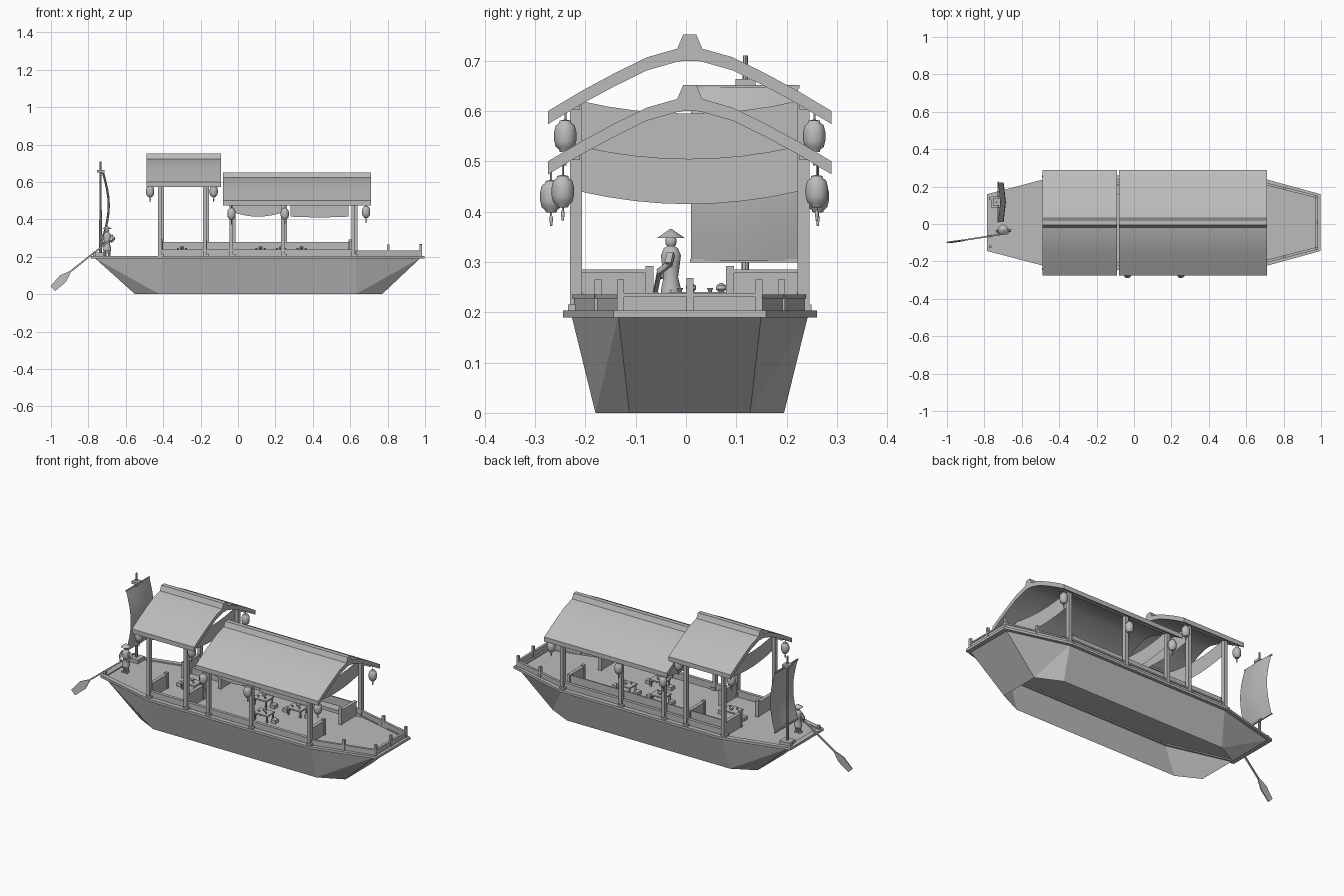
import bpy, bmesh, math
from mathutils import Vector

if "Cube" in bpy.data.objects:
    bpy.data.objects.remove(bpy.data.objects["Cube"])

YC = 0.0075
mat = bpy.data.materials.new("plain_grey")
mat.diffuse_color = (0.5, 0.5, 0.5, 1)
mat.use_nodes = True
mat.node_tree.nodes["Principled BSDF"].inputs["Base Color"].default_value = mat.diffuse_color


def make(name, verts, faces, smooth=False):
    me = bpy.data.meshes.new(name)
    me.from_pydata([tuple(v) for v in verts], [], faces)
    bm = bmesh.new()
    bm.from_mesh(me)
    bmesh.ops.recalc_face_normals(bm, faces=bm.faces)
    bm.to_mesh(me)
    bm.free()
    me.materials.append(mat)
    ob = bpy.data.objects.new(name, me)
    bpy.context.collection.objects.link(ob)
    if smooth:
        bpy.ops.object.select_all(action='DESELECT')
        ob.select_set(True)
        bpy.context.view_layer.objects.active = ob
        bpy.ops.object.shade_smooth_by_angle(angle=math.radians(40))
    return ob


def beam(name, p, q, w, h):
    """Box running from p to q, w wide and h deep."""
    p, q = Vector(p), Vector(q)
    d = (q - p).normalized()
    side = Vector((0, 1, 0)) if abs(d.z) > 0.9 else d.cross(Vector((0, 0, 1))).normalized()
    up = side.cross(d)
    v = [c + side * w / 2 * a + up * h / 2 * b for c in (p, q)
         for a, b in ((-1, -1), (1, -1), (1, 1), (-1, 1))]
    f = [(0, 1, 2, 3), (4, 5, 6, 7)] + [(i, (i + 1) % 4, (i + 1) % 4 + 4, i + 4) for i in range(4)]
    return make(name, v, f)


def box(name, x0, x1, y0, y1, z0, z1):
    ym, zm = (y0 + y1) / 2, (z0 + z1) / 2
    return beam(name, (x0, ym, zm), (x1, ym, zm), y1 - y0, z1 - z0)


def lathe(name, x, y, z, prof, n=12):
    """Turn (radius, height) pairs around an upright axis."""
    v = [(x + r * math.cos(2 * math.pi * i / n), y + r * math.sin(2 * math.pi * i / n), z + h)
         for r, h in prof for i in range(n)]
    f = [(k * n + i, k * n + (i + 1) % n, (k + 1) * n + (i + 1) % n, (k + 1) * n + i)
         for k in range(len(prof) - 1) for i in range(n)]
    f += [tuple(range(n)), tuple(range((len(prof) - 1) * n, len(prof) * n))]
    return make(name, v, f, True)


def outline(half, z):
    """Eight-sided boat outline from four (x, half width) stations."""
    return [(x, YC - w, z) for x, w in half] + [(x, YC + w, z) for x, w in reversed(half)]


# Hull shell, open underneath, and deck
top = [(-.765, .142), (-.40, .235), (.63, .235), (.975, .142)]
low = [(-.55, .12), (-.42, .1875), (.63, .1875), (.77, .12)]
tri = []
for i in range(8):
    j = (i + 1) % 8
    tri += [(i, j, i + 8), (j, j + 8, i + 8)] if i in (2, 4, 6) else [(i, j, j + 8), (i, j + 8, i + 8)]
make("hull", outline(top, .193) + outline(low, 0), tri)
make("deck", outline(top, .197), [tuple(range(8))])

# Rim moulding round the deck
inner = [(-.755, .135), (-.40, .222), (.63, .222), (.965, .135)]
outer = [(-.785, .152), (-.40, .2525), (.63, .2525), (.997, .152)]
rv = outline(inner, .19) + outline(outer, .19) + outline(outer, .204) + outline(inner, .204)
make("rim", rv, [(a * 8 + i, a * 8 + (i + 1) % 8, b * 8 + (i + 1) % 8, b * 8 + i)
                 for a, b in ((0, 1), (1, 2), (2, 3), (3, 0)) for i in range(8)])

# Arched roofs with a raised ridge cap
arch = [(.282, .500), (.215, .540), (.150, .575), (.085, .607), (.025, .624)]
cap = [(.013, .652)]


def roof(name, x0, x1, dz):
    half = arch + cap
    up = [(-a, z) for a, z in half] + [(a, z) for a, z in reversed(half)]
    dn = [(-a, z - .026) for a, z in arch] + [(a, z - .026) for a, z in reversed(arch)]
    dn.insert(5, (-.013, .600))
    dn.insert(6, (.013, .600))
    n = len(up)
    v = [(x, YC + a, z + dz) for x in (x0, x1) for a, z in up + dn]
    f = []
    for i in range(n - 1):
        f += [(i, i + 1, 2 * n + i + 1, 2 * n + i), (n + i, n + i + 1, 3 * n + i + 1, 3 * n + i),
              (i, i + 1, n + i + 1, n + i), (2 * n + i, 2 * n + i + 1, 3 * n + i + 1, 3 * n + i)]
    f += [(i, n + i, 3 * n + i, 2 * n + i) for i in (0, n - 1)]
    make(name, v, f, True)


roof("main_roof", -.08, .71, 0)
roof("stern_roof", -.49, -.09, .1)


# Hanging cloth strips that sag in the middle
def drape(name, p, q, height, sag):
    p, q, n = Vector(p), Vector(q), 8
    v = []
    for i in range(n + 1):
        t = i / n
        c = p.lerp(q, t) - Vector((0, 0, sag * 4 * t * (1 - t)))
        v += [c, c - Vector((0, 0, height))]
    make(name, v, [(2 * i, 2 * i + 1, 2 * i + 3, 2 * i + 2) for i in range(n)])


for x, z in ((.62, .53), (-.03, .53), (-.175, .62), (-.41, .62)):
    drape("end_drape", (x, -.21, z), (x, .222, z), .09, .025)
drape("side_drape", (-.03, -.205, .50), (.245, -.205, .50), .06, .025)
drape("side_drape", (.28, -.205, .49), (.59, -.205, .49), .075, .004)

# Roof posts on both sides
for s in (-1, 1):
    for x, z in ((-.412, .62), (-.172, .62), (-.03, .52), (.247, .52), (.622, .52)):
        y = YC + s * .226
        beam("roof_post", (x + s * .006, y, .2), (x + s * .006, y, z), .024, .02)
        box("post_foot", x - .016, x + .016, y - .016, y + .016, .2, .215)
    # Long beams under the eaves
    box("eave_beam", -.06, .69, YC + s * .226 - .008, YC + s * .226 + .008, .503, .519)
    box("eave_beam", -.47, -.11, YC + s * .226 - .008, YC + s * .226 + .008, .603, .619)
    # Side rails between the posts
    box("side_panel", -.41, .62, YC + s * .222 - .005, YC + s * .222 + .005, .2, .232)
    box("side_rail", -.41, .62, YC + s * .222 - .009, YC + s * .222 + .009, .232, .24)
    # Bow rails
    p, q = (.63, YC + s * .226), (.978, YC + s * .138)
    beam("bow_panel", (*p, .214), (*q, .214), .007, .028)
    beam("bow_rail", (*p, .231), (*q, .231), .014, .008)
    for t in (.5, 1):
        x, y = p[0] + (q[0] - p[0]) * t, p[1] + (q[1] - p[1]) * t
        beam("bow_post", (x, y, .2), (x, y, .265), .014, .014)
    beam("stern_post", (-.768, YC + s * .13, .2), (-.768, YC + s * .13, .225), .014, .014)
    # Low screens either side of the cabin entrances
    for x in (-.41, -.175, .60):
        a, b = sorted((YC + s * .085, YC + s * .215))
        box("entrance_screen", x - .006, x + .006, a, b, .2, .278)
        box("screen_cap", x - .01, x + .01, a, b, .278, .285)
        box("screen_post", x - .01, x + .01, YC + s * .08 - .008, YC + s * .08 + .008, .2, .292)
# Raised bench back along the far side
box("bench_back", -.40, .60, .205, .213, .2, .28)
box("bench_seat", -.16, .58, .155, .205, .215, .235)
box("stern_bench", -.40, -.19, .15, .205, .2, .235)
box("bow_cross_panel", .975, .981, -.13, .146, .2, .23)
box("bow_cross_rail", .971, .985, -.13, .146, .23, .238)
beam("bow_middle_post", (.978, YC, .2), (.978, YC, .268), .014, .014)

# Tables with stools and crockery
for x, y in ((.12, .06), (.34, .06), (.23, -.09), (-.30, 0)):
    box("table_top", x - .045, x + .045, y - .035, y + .035, .232, .24)
    for a in (-1, 1):
        for b in (-1, 1):
            beam("table_leg", (x + a * .038, y + b * .028, .197), (x + a * .038, y + b * .028, .232), .008, .008)
        box("stool", x + a * .07 - .014, x + a * .07 + .014, y - .016, y + .016, .197, .217)
        lathe("cup", x + a * .022, y - .012, .24, [(.003, 0), (.006, .008)], 8)
    lathe("teapot", x, y + .01, .24, [(.005, 0), (.011, .006), (.01, .013), (.003, .018)], 10)

# Lanterns with cord and tassel
shape = [(.002, -.058), (.004, -.042), (.002, -.038), (.002, -.032), (.011, -.031), (.012, -.027), (.019, -.021),
         (.022, -.009), (.022, .009), (.019, .021), (.012, .027), (.011, .031), (.002, .033), (.002, .06)]
spots = [(-.47, -.24, .55), (-.47, .255, .55), (-.13, -.24, .55), (-.13, .255, .55),
         (.685, -.245, .44), (.685, .26, .44), (-.035, -.268, .43), (.25, -.268, .43),
         (-.035, .262, .43), (.25, .262, .43)]
for x, y, z in spots:
    lathe("lantern", x, y, z, shape)

# Mast, masthead box and bellied sail
mx, my = -.735, .118
lathe("mast", mx, my, .2, [(.008, 0), (.005, .51)], 8)
box("mast_foot", mx - .03, mx + .03, my - .03, my + .03, .2, .222)
box("masthead", mx - .02, mx + .02, my - .02, my + .02, .65, .664)
sv, n, m = [], 8, 4
for i in range(n + 1):
    t = i / n
    for j in range(m + 1):
        s = j / m
        bulge = .03 * math.sin(math.pi * t) - .012 * abs(2 * s - 1) + .012
        sv.append((mx + .008 + bulge, .01 + .213 * s, .302 + .346 * t))
make("sail", sv, [(i * 5 + j, i * 5 + j + 1, i * 5 + j + 6, i * 5 + j + 5)
                  for i in range(n) for j in range(m)], True)
for z in (.302, .648):
    beam("sail_yard", (mx + .008, .008, z), (mx + .008, .226, z), .007, .007)

# Boatman in a wide straw hat
fx, fy = -.70, -.03
for s in (-1, 1):
    lathe("leg", fx + s * .011, fy, .2, [(.008, 0), (.007, .012), (.01, .045)], 8)
    beam("foot", (fx + s * .011, fy - .016, .204), (fx + s * .011, fy + .008, .204), .012, .009)
lathe("robe", fx, fy, .235, [(.021, 0), (.02, .015), (.015, .035), (.018, .055), (.021, .078), (.015, .092), (.006, .098)], 10)
lathe("head", fx, fy, .328, [(.005, 0), (.011, .007), (.012, .016), (.008, .024)], 10)
lathe("straw_hat", fx, fy, .348, [(.027, 0), (.014, .009), (.001, .018)], 12)
for a, b, c in (((fx - .02, fy, .316), (fx - .032, fy - .008, .288), (fx - .02, fy - .022, .270)),
                ((fx + .02, fy, .316), (fx + .038, fy - .005, .295), (fx + .02, fy - .024, .280))):
    beam("upper_arm", a, b, .013, .013)
    beam("forearm", b, c, .01, .01)

# Steering oar with a flat blade
grip, neck, tip = Vector((-.69, -.052, .285)), Vector((-.90, -.085, .118)), Vector((-.998, -.10, .022))
beam("oar_shaft", grip, neck, .008, .008)
d = (tip - neck).normalized()
w = d.cross(Vector((0, 1, 0))).normalized()
th = Vector((0, .003, 0))
pts = [neck - w * .006, neck + d * .05 - w * .024, tip - w * .018 + d * -.012,
       tip + w * .018 + d * -.012, neck + d * .05 + w * .024, neck + w * .006]
make("oar_blade", [p - th for p in pts] + [p + th for p in pts],
     [tuple(range(6)), tuple(range(6, 12))] + [(i, (i + 1) % 6, (i + 1) % 6 + 6, i + 6) for i in range(6)])
